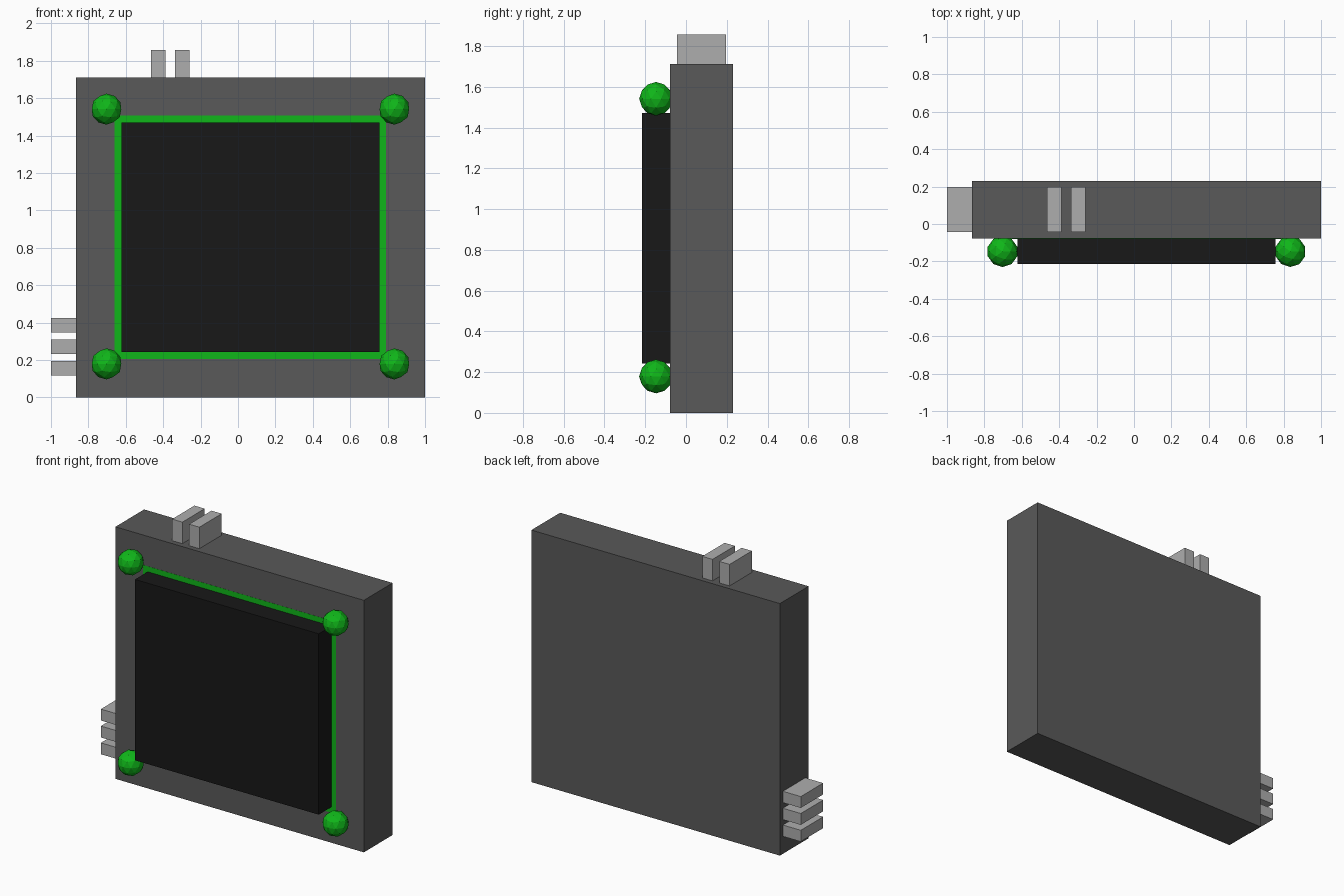
import bpy

if "Cube" in bpy.data.objects:
    bpy.data.objects.remove(bpy.data.objects["Cube"])


def material(name, rgb):
    m = bpy.data.materials.new(name)
    m.diffuse_color = (*rgb, 1)
    m.use_nodes = True
    m.node_tree.nodes["Principled BSDF"].inputs["Base Color"].default_value = m.diffuse_color
    return m


dark = material("dark_grey", (0.1, 0.1, 0.1))
black = material("black", (0.009, 0.009, 0.009))
green = material("green", (0.005, 0.47, 0.01))
light = material("light_grey", (0.42, 0.42, 0.42))


def box(name, x, y, z, mat):
    """Box from (min, max) ranges on each axis."""
    bpy.ops.mesh.primitive_cube_add(size=1, location=[sum(r) / 2 for r in (x, y, z)])
    ob = bpy.context.object
    ob.name = name
    ob.scale = [r[1] - r[0] for r in (x, y, z)]
    bpy.ops.object.transform_apply(location=False, rotation=False, scale=True)
    ob.data.materials.append(mat)
    return ob


FRONT = -0.078

# Slab body and raised screen
box("body", (-0.866, 1.0), (FRONT, 0.23), (0, 1.711), dark)
box("screen", (-0.623, 0.757), (-0.215, FRONT), (0.243, 1.471), black)

# Thin trim strips around the screen, almost flush with the body
trim_y = (FRONT - 0.001, FRONT + 0.01)
for name, z in (("bottom", (0.204, 0.243)), ("top", (1.471, 1.508))):
    box("trim_" + name, (-0.66, 0.792), trim_y, z, green)
for name, x in (("left", (-0.66, -0.623)), ("right", (0.757, 0.792))):
    box("trim_" + name, x, trim_y, (0.243, 1.471), green)

# Faceted corner studs
for x in (-0.703, 0.836):
    for z in (0.179, 1.541):
        bpy.ops.mesh.primitive_ico_sphere_add(subdivisions=2, radius=0.083,
                                              location=(x, -0.147, z))
        bpy.context.object.name = "corner_stud"
        bpy.context.object.data.materials.append(green)

# Buttons on the top and left edges
button_y = (-0.043, 0.197)
for x in (-0.465, -0.337):
    box("top_button", (x, x + 0.077), button_y, (1.70, 1.857), light)
for z in (0.118, 0.232, 0.347):
    box("side_button", (-1.0, -0.855), button_y, (z, z + 0.077), light)
